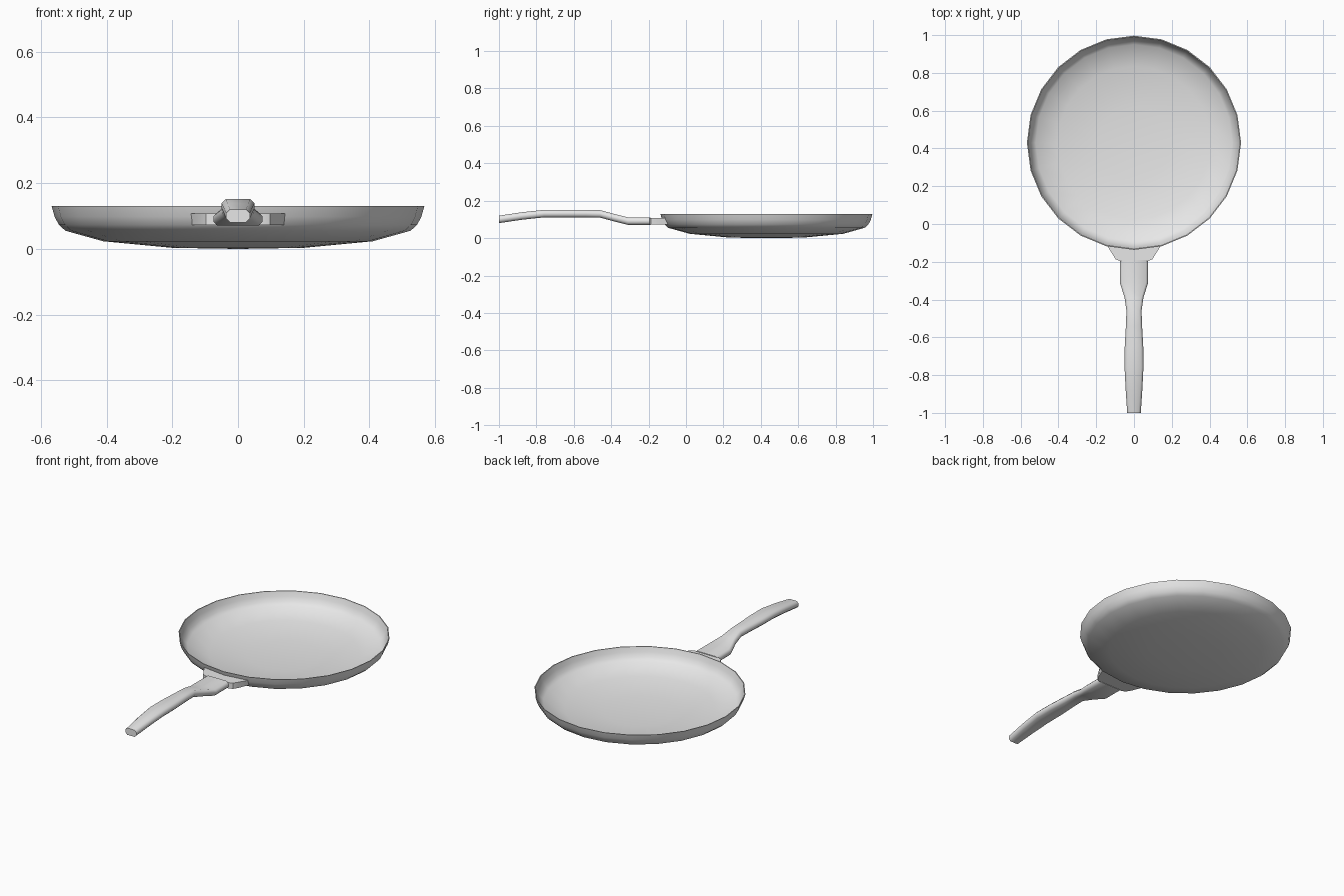
import bpy
import bmesh
from math import cos, sin, pi, radians

if "Cube" in bpy.data.objects:
    bpy.data.objects.remove(bpy.data.objects["Cube"], do_unlink=True)

grey = bpy.data.materials.new("plain grey")
grey.use_nodes = True
COLOUR = (0.8, 0.8, 0.8, 1)
grey.diffuse_color = COLOUR
grey.node_tree.nodes["Principled BSDF"].inputs["Base Color"].default_value = COLOUR

PAN_Y = 0.43
SIDES = 24


def finish(name, bm, angle):
    """Turn a bmesh into a smooth shaded grey object."""
    bmesh.ops.remove_doubles(bm, verts=bm.verts, dist=1e-5)
    bmesh.ops.recalc_face_normals(bm, faces=bm.faces)
    mesh = bpy.data.meshes.new(name)
    bm.to_mesh(mesh)
    bm.free()
    mesh.materials.append(grey)
    obj = bpy.data.objects.new(name, mesh)
    bpy.context.collection.objects.link(obj)
    bpy.ops.object.select_all(action="DESELECT")
    obj.select_set(True)
    bpy.context.view_layer.objects.active = obj
    bpy.ops.object.shade_smooth_by_angle(angle=radians(angle))
    return obj


def loft(bm, rings):
    """Bridge equal closed rings of points and cap both ends."""
    loops = [[bm.verts.new(p) for p in ring] for ring in rings]
    n = len(loops[0])
    for a, b in zip(loops, loops[1:]):
        for i in range(n):
            j = (i + 1) % n
            bm.faces.new((a[i], a[j], b[j], b[i]))
    bm.faces.new(loops[0])
    bm.faces.new(loops[-1])


# Pan: thin shallow dish, outside profile then inside profile
outer = [(0.2, 0.003), (0.41, 0.023), (0.525, 0.055),
         (0.545, 0.073), (0.558, 0.098), (0.567, 0.13)]
inner = [(r - 0.005, z + 0.004) for r, z in reversed(outer[:-1])]
profile = [(0.02, 0)] + outer + [(0.562, 0.13)] + inner + [(0.02, 0.005)]
bm = bmesh.new()
loft(bm, [[(r * cos(2 * pi * i / SIDES), PAN_Y + r * sin(2 * pi * i / SIDES), z)
           for i in range(SIDES)] for r, z in profile])
finish("pan_dish", bm, 35)


# Handle: chamfered section swept along a bent path (y, middle z, half width)
def section(y, z, w, h=0.02, c=0.012):
    quarter = [(w, h - c), (w - c, h)]
    right = quarter + [(-x, v) for x, v in reversed(quarter)]
    return [(x, y, z + v) for x, v in right + [(-x, -v) for x, v in right]]


path = [(-1.0, 0.1, 0.036), (-0.88, 0.118, 0.044), (-0.76, 0.131, 0.05),
        (-0.65, 0.131, 0.049), (-0.54, 0.131, 0.043), (-0.46, 0.13, 0.04),
        (-0.39, 0.111, 0.05), (-0.31, 0.091, 0.075), (-0.19, 0.091, 0.075)]
bm = bmesh.new()
loft(bm, [section(*p) for p in path])
finish("handle", bm, 50)


# Bracket: flared plate that follows the pan wall
def plate(z, r):
    side = [(0.075, -0.195), (0.097, -0.187), (0.115, -0.158),
            (r * sin(pi / 12), PAN_Y - r * cos(pi / 12))]
    left = [(-x, y) for x, y in reversed(side)]
    return [(x, y, z) for x, y in side + [(0, PAN_Y - r)] + left]


bm = bmesh.new()
loft(bm, [plate(0.073, 0.543), plate(0.107, 0.559)])
finish("handle_bracket", bm, 30)
